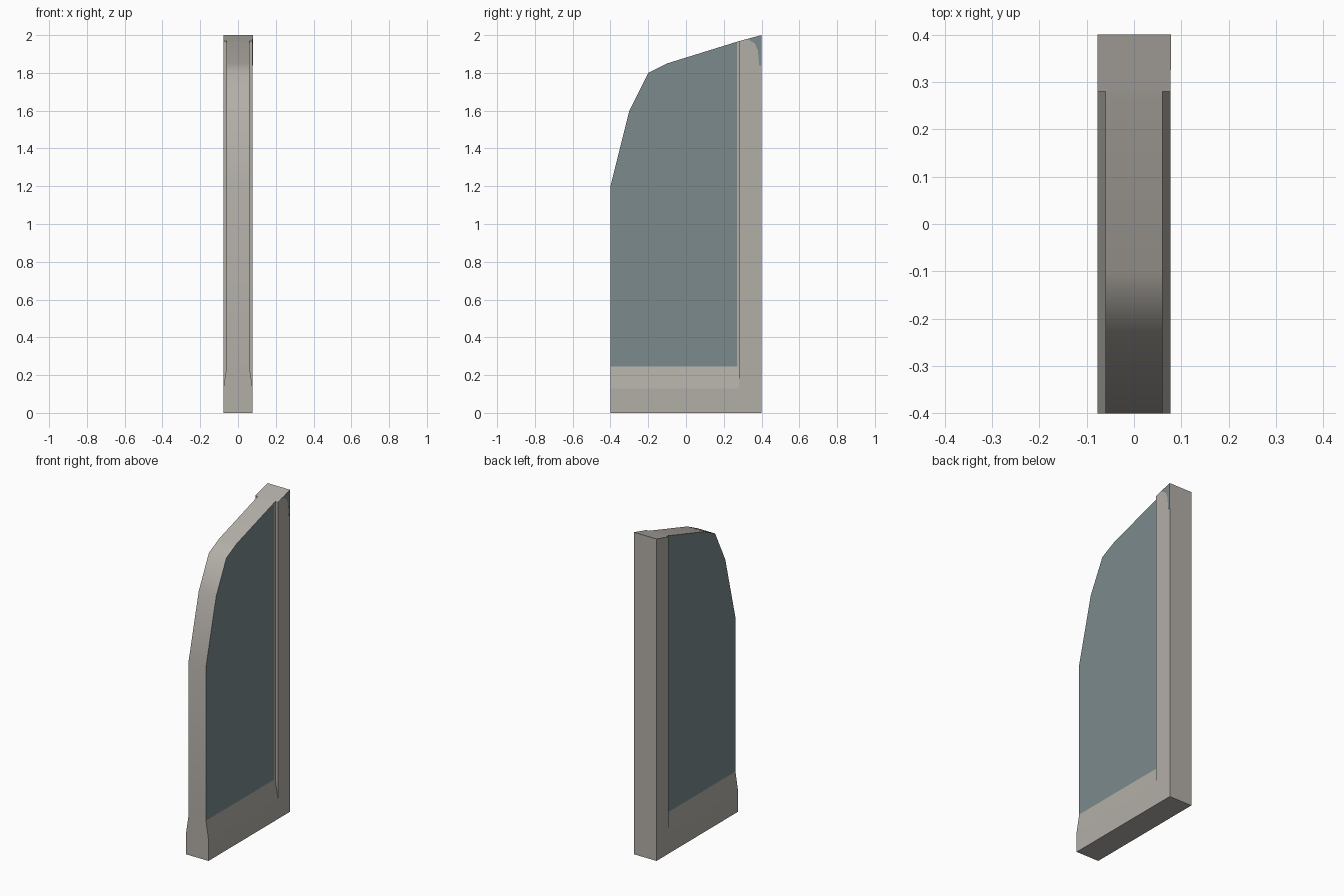
import bpy, bmesh, math

if "Cube" in bpy.data.objects:
    bpy.data.objects.remove(bpy.data.objects["Cube"])


def material(name, rgb):
    m = bpy.data.materials.new(name)
    m.diffuse_color = (*rgb, 1)
    m.use_nodes = True
    m.node_tree.nodes["Principled BSDF"].inputs["Base Color"].default_value = m.diffuse_color
    return m


stone = material("warm grey", (0.45, 0.425, 0.39))
slate = material("blue grey", (0.20, 0.255, 0.262))


def prism(name, profile, place, a, b, side_rule=None, smooth=None):
    """Extrude a 2D profile between a and b; faces passing side_rule are slate."""
    bm = bmesh.new()
    lo = [bm.verts.new(place(p, a)) for p in profile]
    hi = [bm.verts.new(place(p, b)) for p in profile]
    bm.faces.new(lo)
    bm.faces.new(hi)
    n = len(profile)
    for i in range(n):
        j = (i + 1) % n
        bm.faces.new((lo[i], lo[j], hi[j], hi[i]))
    bmesh.ops.recalc_face_normals(bm, faces=bm.faces)
    for f in bm.faces:
        if side_rule and side_rule(f):
            f.material_index = 1
    me = bpy.data.meshes.new(name)
    bm.to_mesh(me)
    bm.free()
    me.materials.append(stone)
    me.materials.append(slate)
    ob = bpy.data.objects.new(name, me)
    bpy.context.collection.objects.link(ob)
    if smooth:
        bpy.ops.object.select_all(action='DESELECT')
        ob.select_set(True)
        bpy.context.view_layer.objects.active = ob
        bpy.ops.object.shade_smooth_by_angle(angle=math.radians(smooth))
    return ob


def across(p, x):   # profile in y-z, extruded over x
    return (x, p[0], p[1])


def along(p, y):    # profile in x-z, extruded over y
    return (p[0], y, p[1])


W, T = 0.0775, 0.06  # half widths of the frame and of the panel

# Plinth with sloped shoulders
prism("base", [(-W, 0), (W, 0), (W, 0.13), (T, 0.245), (-T, 0.245), (-W, 0.13)],
      along, -0.4, 0.28)

# Panel with a rounded front shoulder, slate on both broad sides
prism("panel", [(-0.4, 0.245), (0.27, 0.245), (0.27, 1.965), (-0.1, 1.85),
                (-0.2, 1.8), (-0.3, 1.6), (-0.4, 1.2)],
      across, -T, T, lambda f: abs(f.normal.x) > 0.9, 40)

# Narrow seam between panel and post
prism("seam", [(0.27, 0.245), (0.28, 0.245), (0.28, 1.968), (0.27, 1.965)], across, -T, T)

# Rear post with a sloped top
prism("rear_post", [(0.28, 0), (0.4, 0), (0.4, 2.0), (0.28, 1.968)], across, -W, W)

# Slate corner patch on the right side of the post
prism("post_patch", [(0.4, 1.84), (0.4, 2.0), (0.325, 1.98), (0.365, 1.955), (0.38, 1.92), (0.388, 1.84)],
      across, W - 0.001, W + 0.0006, lambda f: f.normal.x > 0.9)
